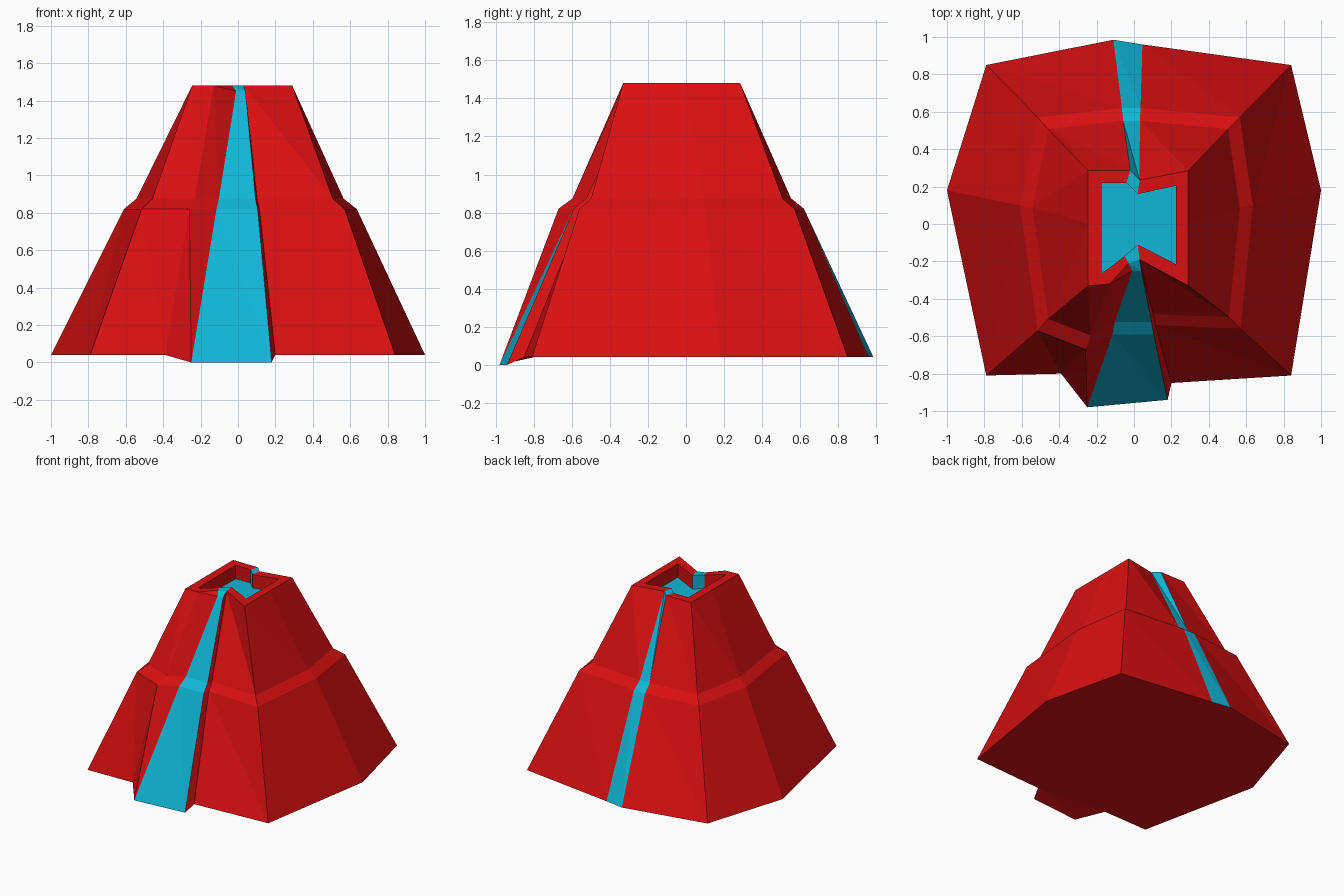
import bpy
import bmesh

cube = bpy.data.objects.get("Cube")
if cube:
    bpy.data.objects.remove(cube, do_unlink=True)


def make_material(name, color):
    mat = bpy.data.materials.new(name)
    mat.use_nodes = True
    mat.diffuse_color = (*color, 1)
    mat.node_tree.nodes["Principled BSDF"].inputs["Base Color"].default_value = (*color, 1)
    return mat


red = make_material("red rock", (0.70, 0.005, 0.006))
cyan = make_material("cyan stream", (0.005, 0.47, 0.68))

# Heights of the tiers and how far the shelf steps in from the ledge
GROUND, STREAM_FOOT, LEDGE, SHELF = 0.04, 0.0, 0.82, 0.875
NOTCH, RIM, POOL = 1.45, 1.48, 1.37
STEP_IN = 0.89

# Ridge lines, counter-clockwise: (x, y) at the ground, ledge, rim and crater edge
ridges = {
    "front_right":   ((-.79, -.81), (-.515, -.57), (-.245, -.33), (-.175, -.265)),
    "spur":          ((-.39, -.80), (-.26, -.67), (-.13, -.32), (-.1, -.21)),
    "stream_right":  ((-.25, -.98), (-.115, -.59), (-.01, -.25), (-.05, -.17)),
    "stream_left":   ((.18, -.94), (.105, -.59), (.04, -.25), (.02, -.11)),
    "stream_bank":   ((.2, -.85), (.115, -.54), (.03, -.19), (.02, -.11)),
    "front_left":    ((.84, -.81), (.57, -.56), (.29, -.33), (.225, -.215)),
    "left":          ((1, .18), (.635, .1), (.29, 0), (.225, 0)),
    "back_left":     ((.84, .85), (.565, .57), (.29, .285), (.225, .205)),
    "rear_left":     ((.045, .96), (.035, .62), (.03, .235), (.02, .16)),
    "rear_right":    ((-.11, .985), (-.065, .62), (-.02, .285), (-.04, .22)),
    "back_right":    ((-.79, .85), (-.515, .57), (-.245, .285), (-.175, .22)),
    "right":         ((-1, .18), (-.61, .1), (-.245, 0), (-.175, 0)),
}
# The front stream cuts a notch into the rim before it reaches the crater
lips = {"stream_right": (-.03, -.21), "stream_left": (.03, -.19)}
stream_columns = ("stream_right", "rear_left")


def ridge_line(name):
    """Return the points of one ridge from the ground to the crater floor."""
    ground, ledge, rim, crater = ridges[name]
    in_stream = name in lips
    shelf = [c * STEP_IN for c in ledge]
    return [
        (*ground, STREAM_FOOT if in_stream else GROUND),
        (*ledge, LEDGE),
        (*shelf, SHELF),
        (*rim, NOTCH if in_stream else RIM),
        (*lips.get(name, rim), RIM),
        (*crater, RIM),
        (*crater, POOL),
    ]


def build(name, polygons, material):
    """Make a flat-shaded object from polygons, sharing equal points."""
    bm = bmesh.new()
    shared = {}
    for polygon in polygons:
        corners = []
        for point in polygon:
            if point not in shared:
                shared[point] = bm.verts.new(point)
            if shared[point] not in corners:
                corners.append(shared[point])
        if len(corners) > 2 and not bm.faces.get(corners):
            bm.faces.new(corners)
    bmesh.ops.triangulate(bm, faces=[f for f in bm.faces if len(f.verts) > 4])
    mesh = bpy.data.meshes.new(name)
    bm.to_mesh(mesh)
    bm.free()
    mesh.materials.append(material)
    obj = bpy.data.objects.new(name, mesh)
    bpy.context.collection.objects.link(obj)
    return obj


def column(lower_name, upper_name):
    """Span two neighbouring ridges with triangles, tier by tier."""
    a, b = ridge_line(lower_name), ridge_line(upper_name)
    faces = []
    for k in range(len(a) - 1):
        faces.append((a[k], b[k], a[k + 1]))
        faces.append((b[k], b[k + 1], a[k + 1]))
    return faces


names = list(ridges)
rock, streams = [], []
for i, name in enumerate(names):
    target = streams if name in stream_columns else rock
    target += column(name, names[(i + 1) % len(names)])

# Underside closes the mountain, pool closes the crater
lines = [ridge_line(name) for name in names]
underside = [line[0] for line in reversed(lines)]
pool = [line[-1] for line in lines]

build("mountain", rock + [underside], red)
build("lava_streams", streams, cyan)
build("crater_pool", [pool], cyan)
